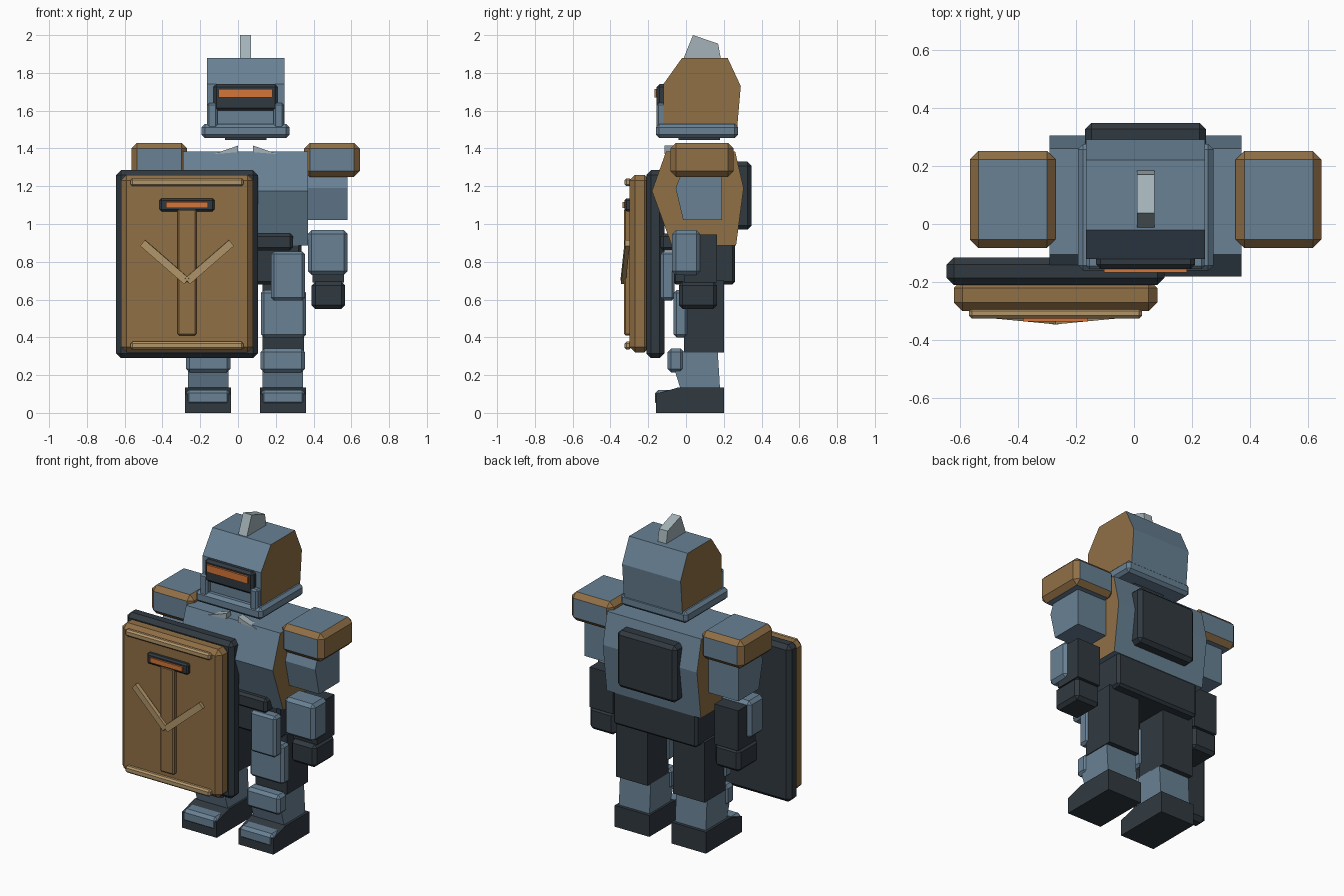
import bpy, bmesh, math
from mathutils import Vector

cube = bpy.data.objects.get("Cube")
if cube:
    bpy.data.objects.remove(cube)

MID = 0.04  # the body's own centre line; the shield hangs to its right


def material(name, r, g, b):
    m = bpy.data.materials.new(name)
    m.use_nodes = True
    m.diffuse_color = (r, g, b, 1)
    for n in m.node_tree.nodes:
        if n.type == 'BSDF_PRINCIPLED':
            n.inputs["Base Color"].default_value = (r, g, b, 1)
    return m


BLUE = material("steel blue", 0.14, 0.22, 0.30)
BROWN = material("bronze brown", 0.28, 0.16, 0.06)
DARK = material("dark iron", 0.03, 0.041, 0.051)
TAN = material("light tan", 0.44, 0.30, 0.14)
GLOW = material("glowing orange", 0.66, 0.18, 0.04)
PALE = material("pale steel", 0.37, 0.45, 0.48)


def finish(name, bm, mats):
    bmesh.ops.recalc_face_normals(bm, faces=bm.faces)
    me = bpy.data.meshes.new(name)
    bm.to_mesh(me)
    bm.free()
    for m in mats:
        me.materials.append(m)
    ob = bpy.data.objects.new(name, me)
    bpy.context.collection.objects.link(ob)
    return ob


def box(name, x, y, z, mat, bevel=0.0):
    """Box from (min, max) ranges, with chamfered edges if wanted."""
    bm = bmesh.new()
    bmesh.ops.create_cube(bm, size=1)
    for v in bm.verts:
        v.co = Vector([(r[0] + r[1]) / 2 + c * (r[1] - r[0])
                       for r, c in zip((x, y, z), v.co)])
    if bevel:
        bmesh.ops.bevel(bm, geom=bm.edges[:], offset=bevel, segments=1,
                        profile=0.5, affect='EDGES')
    return finish(name, bm, [mat])


def prism(name, outline, span, mat, axis='x'):
    """Extrude a (y, z) outline along x, or an (x, z) outline along y."""
    bm = bmesh.new()
    rings = []
    for s in span:
        pts = [(s, a, b) if axis == 'x' else (a, s, b) for a, b in outline]
        rings.append([bm.verts.new(p) for p in pts])
    bm.faces.new(rings[0])
    bm.faces.new(rings[1])
    n = len(outline)
    for i in range(n):
        j = (i + 1) % n
        bm.faces.new((rings[0][i], rings[0][j], rings[1][j], rings[1][i]))
    return finish(name, bm, [mat])


def bronze_sides(ob, chamfers=False):
    """Give the faces that look sideways, and chamfers if asked, the bronze colour."""
    ob.data.materials.append(BROWN)
    for p in ob.data.polygons:
        if abs(p.normal.x) > 0.5 or (chamfers and max(map(abs, p.normal)) < 0.9):
            p.material_index = 1


def sides():
    """Side name and a function placing an x range measured from the centre line."""
    for label, s in (("left", 1), ("right", -1)):
        yield label, lambda a, b, s=s: tuple(sorted((MID + s * a, MID + s * b)))


# Head
head = prism("head", [(-0.12, 1.5), (-0.12, 1.74), (-0.02, 1.88), (0.22, 1.88),
                      (0.29, 1.73), (0.27, 1.5)], (MID - 0.205, MID + 0.205), BLUE)
bronze_sides(head)
prism("crest", [(-0.016, 1.87), (0.037, 2.0), (0.17, 1.955), (0.185, 1.87)],
      (MID - 0.03, MID + 0.03), PALE)
box("helmet_rim", (MID - 0.233, MID + 0.233), (-0.16, 0.275), (1.455, 1.53), BLUE, 0.018)
box("neck", (MID - 0.11, MID + 0.11), (-0.04, 0.18), (1.445, 1.5), DARK)
box("visor", (MID - 0.17, MID + 0.17), (-0.155, -0.1), (1.6, 1.74), DARK, 0.015)
box("visor_light", (MID - 0.143, MID + 0.143), (-0.167, -0.14), (1.67, 1.716), GLOW)

# Torso
torso = prism("torso", [(-0.075, 0.885), (-0.18, 1.175), (-0.105, 1.385), (0.26, 1.385),
                        (0.305, 1.19), (0.265, 0.885)], (MID - 0.33, MID + 0.33), BLUE)
bronze_sides(torso)
box("backpack", (MID - 0.208, MID + 0.208), (0.25, 0.348), (0.97, 1.33), DARK, 0.022)
box("pelvis", (MID - 0.295, MID + 0.295), (-0.07, 0.26), (0.68, 0.9), DARK, 0.015)
box("belt_buckle", (MID - 0.25, MID + 0.25), (-0.135, -0.04), (0.86, 0.95), DARK, 0.015)

for side, X in sides():
    # Helmet cheek and collar chip
    box(side + "_cheek", X(0.148, 0.203), (-0.155, -0.085), (1.5, 1.64), BLUE, 0.01)
    outer, inner = X(0.17, 0.17)[0], X(0.04, 0.04)[0]
    prism(side + "_collar_plate", [(outer, 1.37), (inner, 1.415), (inner, 1.38)],
          (-0.115, -0.07), PALE, 'y')

    # Arm
    pad = box(side + "_shoulder_pad", X(0.31, 0.605), (-0.083, 0.252), (1.25, 1.43), BLUE, 0.03)
    bronze_sides(pad, chamfers=True)
    prism(side + "_upper_arm", [(-0.02, 1.28), (-0.055, 1.19), (-0.015, 1.02),
                                (0.19, 1.02), (0.19, 1.28)], X(0.325, 0.54), BLUE)
    box(side + "_forearm", X(0.355, 0.52), (-0.01, 0.165), (0.69, 0.945), DARK)
    box(side + "_forearm_guard", X(0.33, 0.54), (-0.073, 0.075), (0.73, 0.967), BLUE, 0.02)
    box(side + "_hand", X(0.35, 0.527), (-0.038, 0.165), (0.55, 0.695), DARK, 0.02)

    # Leg
    box(side + "_thigh", X(0.09, 0.31), (-0.01, 0.2), (0.32, 0.7), DARK)
    box(side + "_hip_guard", X(0.135, 0.315), (-0.135, -0.06), (0.595, 0.855), BLUE, 0.015)
    box(side + "_thigh_guard", X(0.082, 0.32), (-0.065, 0.01), (0.4, 0.65), BLUE, 0.015)
    box(side + "_knee_guard", X(0.08, 0.315), (-0.097, -0.01), (0.215, 0.34), BLUE, 0.018)
    prism(side + "_shin", [(-0.03, 0.13), (-0.055, 0.21), (-0.05, 0.325),
                           (0.168, 0.325), (0.18, 0.13)], X(0.09, 0.305), BLUE)
    prism(side + "_foot", [(-0.16, 0), (-0.16, 0.1), (-0.04, 0.135), (0.2, 0.135), (0.2, 0)],
          X(0.077, 0.32), DARK)
    box(side + "_toe_cap", X(0.08, 0.317), (-0.165, -0.025), (0.04, 0.122), BLUE, 0.018)

# Shield
SX = -0.27
box("shield_back", (SX - 0.375, SX + 0.375), (-0.21, -0.115), (0.29, 1.285), DARK, 0.025)
box("shield_face", (SX - 0.35, SX + 0.35), (-0.3, -0.19), (0.32, 1.26), BROWN, 0.03)
for label, z in (("top", 1.2), ("bottom", 0.335)):
    box("shield_" + label + "_rail", (SX - 0.298, SX + 0.298), (-0.325, -0.29),
        (z, z + 0.042), TAN, 0.01)
box("shield_spine", (SX - 0.05, SX + 0.05), (-0.328, -0.29), (0.41, 1.08), BROWN, 0.008)
box("shield_slot", (SX - 0.145, SX + 0.145), (-0.325, -0.29), (1.067, 1.135), DARK, 0.01)
box("shield_slot_light", (SX - 0.112, SX + 0.112), (-0.335, -0.31), (1.086, 1.116), GLOW)

# Chevron bars lean forward towards the point
for label, s in (("left", 1), ("right", -1)):
    bar = box("chevron_" + label, (-0.155, 0.155), (-0.012, 0.012), (-0.02, 0.02), TAN)
    along = Vector((s * 0.23, 0.022, 0.2)).normalized()
    bar.rotation_mode = 'QUATERNION'
    bar.rotation_quaternion = along.to_track_quat('X', 'Z')
    bar.location = (SX + s * 0.118, -0.322, 0.798)
